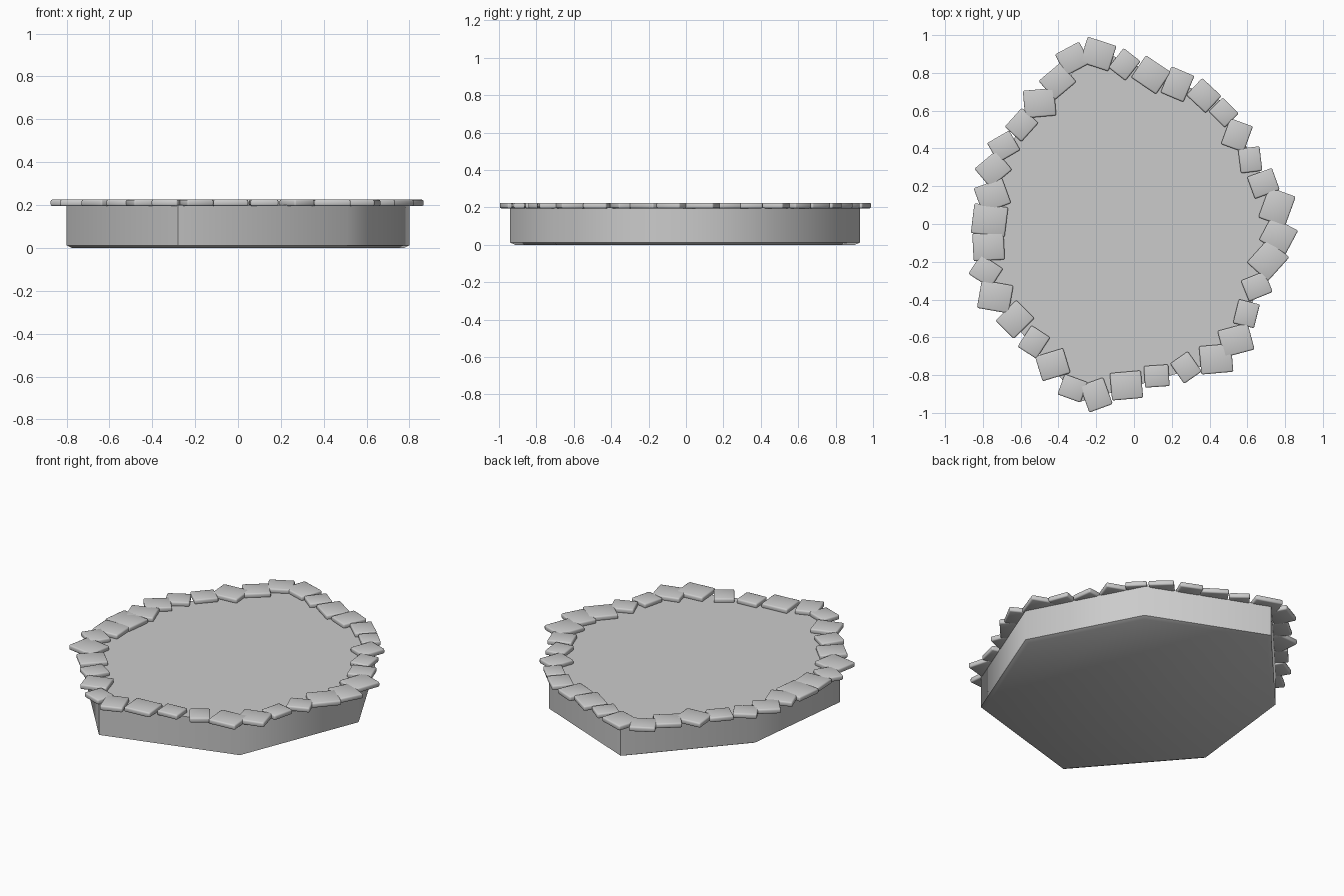
import bpy, bmesh
from math import radians
from mathutils import Matrix

if "Cube" in bpy.data.objects:
    bpy.data.objects.remove(bpy.data.objects["Cube"])

TOP = 0.2

# pond body: irregular seven-sided slab with a small chamfer at the foot
outline = [(0.80, 0.02), (0.47, 0.65), (-0.21, 0.93), (-0.72, 0.36),
           (-0.80, -0.34), (-0.28, -0.94), (0.51, -0.71)]


def make_object(name, bm, angle):
    bmesh.ops.recalc_face_normals(bm, faces=bm.faces)
    mesh = bpy.data.meshes.new(name)
    bm.to_mesh(mesh)
    bm.free()
    obj = bpy.data.objects.new(name, mesh)
    bpy.context.collection.objects.link(obj)
    bpy.ops.object.select_all(action='DESELECT')
    obj.select_set(True)
    bpy.context.view_layer.objects.active = obj
    bpy.ops.object.shade_smooth_by_angle(angle=radians(angle))
    return obj


bm = bmesh.new()
rings = [[bm.verts.new((x * s, y * s, z)) for x, y in outline]
         for s, z in ((0.97, 0.0), (1.0, 0.012), (1.0, TOP))]
bm.faces.new(rings[0])
bm.faces.new(rings[-1])
n = len(outline)
for a, b in zip(rings, rings[1:]):
    for i in range(n):
        j = (i + 1) % n
        bm.faces.new((a[i], a[j], b[j], b[i]))
make_object("pond_body", bm, 55)

# rim stones: x, y, length, turn in degrees
stones = [
    (-.19, .90, .16, -18), (-.05, .845, .13, 52), (.09, .79, .16, -34),
    (.23, .74, .15, 67), (.37, .68, .14, -43), (.475, .59, .12, -45),
    (.545, .47, .145, 70), (.615, .34, .13, 97), (.685, .215, .14, 20),
    (.757, .09, .17, 70), (.765, -.06, .16, -28), (.71, -.19, .17, 48),
    (.65, -.33, .135, 22), (.595, -.475, .13, 76), (.54, -.615, .165, 15),
    (.435, -.715, .17, 5), (.275, -.76, .13, -55), (.12, -.805, .13, 4),
    (-.04, -.855, .165, 5), (-.2, -.905, .15, -70), (-.325, -.87, .13, -20),
    (-.43, -.745, .155, 17), (-.53, -.625, .135, 57), (-.63, -.505, .155, 45),
    (-.735, -.385, .17, -10), (-.785, -.25, .14, -33), (-.77, -.12, .165, 3),
    (-.765, .02, .18, -7), (-.75, .15, .16, 20), (-.745, .29, .15, 40),
    (-.69, .41, .135, 30), (-.595, .525, .135, 48), (-.5, .64, .165, 5),
    (-.405, .755, .15, 40), (-.325, .875, .145, 28)]

bm = bmesh.new()
for x, y, length, turn in stones:
    width = 0.88 * length
    mat = (Matrix.Translation((x, y, TOP + 0.010))
           @ Matrix.Rotation(radians(turn), 4, 'Z')
           @ Matrix.Diagonal((length, width, 0.03, 1)))
    bmesh.ops.create_cube(bm, size=1, matrix=mat)
# worn stone edges
bmesh.ops.bevel(bm, geom=bm.edges[:], offset=0.008, segments=2,
                profile=0.5, affect='EDGES')
make_object("rim_stones", bm, 60)
